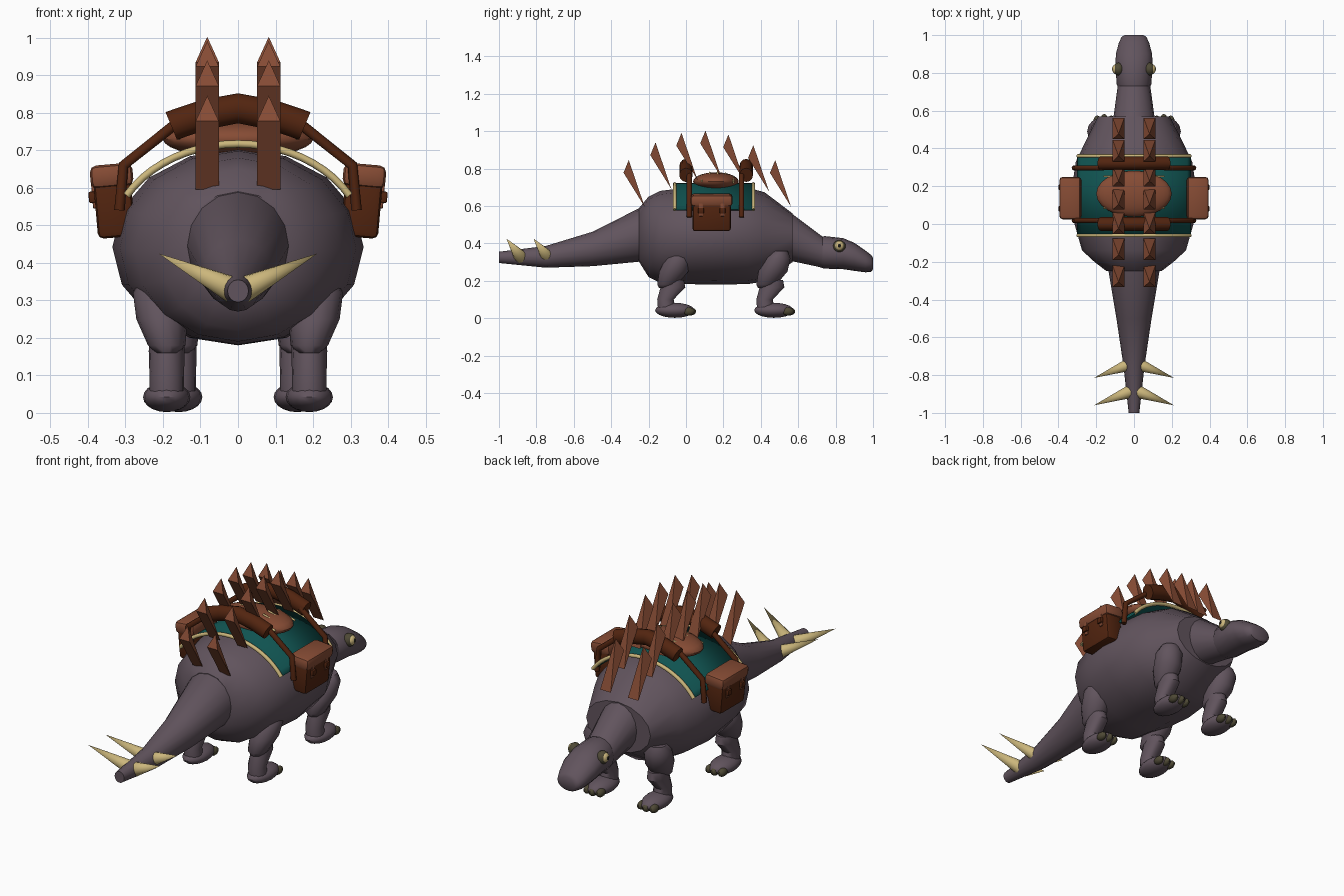
import bpy, bmesh, math
from mathutils import Vector, Matrix

if "Cube" in bpy.data.objects:
    bpy.data.objects.remove(bpy.data.objects["Cube"])


def material(name, rgb):
    m = bpy.data.materials.new(name)
    m.use_nodes = True
    m.diffuse_color = (*rgb, 1)
    m.node_tree.nodes["Principled BSDF"].inputs["Base Color"].default_value = (*rgb, 1)
    return m


HIDE = material("grey purple hide", (0.12, 0.088, 0.11))
TEAL = material("teal cloth", (0.005, 0.085, 0.08))
TAN = material("light leather", (0.24, 0.072, 0.035))
DARK = material("dark leather", (0.085, 0.018, 0.005))
BONE = material("bone", (0.6, 0.47, 0.2))
CLAW = material("olive claw", (0.075, 0.065, 0.035))
BLACK = material("black pupil", (0.01, 0.01, 0.01))
SIDES = (("left", 1), ("right", -1))


def finish(name, bm, mat, angle=40):
    bmesh.ops.recalc_face_normals(bm, faces=bm.faces)
    me = bpy.data.meshes.new(name)
    bm.to_mesh(me)
    bm.free()
    me.materials.append(mat)
    me.shade_smooth()
    me.set_sharp_from_angle(angle=math.radians(angle))
    ob = bpy.data.objects.new(name, me)
    bpy.context.collection.objects.link(ob)
    return ob


def loft(name, sections, mat, n=16, upright=False, angle=40):
    """Elliptical rings (x, y, z, half width, half depth) joined and capped."""
    bm = bmesh.new()
    rings = []
    for x, y, z, a, b in sections:
        ring = []
        for i in range(n):
            t = math.tau * i / n
            u, v = a * math.cos(t), b * math.sin(t)
            ring.append(bm.verts.new((x + u, y + v, z) if upright else (x + u, y, z + v)))
        rings.append(ring)
    for r, q in zip(rings, rings[1:]):
        for i in range(n):
            j = (i + 1) % n
            bm.faces.new((r[i], r[j], q[j], q[i]))
    bm.faces.new(rings[0])
    bm.faces.new(rings[-1])
    return finish(name, bm, mat, angle)


def ball(name, centre, size, mat, n=16):
    bm = bmesh.new()
    bmesh.ops.create_uvsphere(bm, u_segments=n, v_segments=n // 2 + 2, radius=1,
                              matrix=Matrix.Translation(centre) @ Matrix.Diagonal((*size, 1)))
    return finish(name, bm, mat)


def cone(name, start, end, r1, r2, mat, n=12):
    a, b = Vector(start), Vector(end)
    d = b - a
    bm = bmesh.new()
    bmesh.ops.create_cone(bm, cap_ends=True, segments=n, radius1=r1, radius2=r2, depth=d.length,
                          matrix=Matrix.Translation((a + b) / 2) @ d.to_track_quat("Z", "Y").to_matrix().to_4x4())
    return finish(name, bm, mat)


def box(name, centre, size, mat, bevel=0.0, tilt=0.0):
    bm = bmesh.new()
    bmesh.ops.create_cube(bm, size=1, matrix=Matrix.Diagonal((*size, 1)))
    if bevel:
        bmesh.ops.bevel(bm, geom=bm.edges[:], offset=bevel, segments=2, profile=0.5, affect="EDGES")
    ob = finish(name, bm, mat)
    ob.location = centre
    ob.rotation_euler.y = tilt
    return ob


def tube(name, points, radius, mat):
    cu = bpy.data.curves.new(name, "CURVE")
    cu.dimensions = "3D"
    cu.bevel_depth = radius
    cu.bevel_resolution = 2
    cu.use_fill_caps = True
    sp = cu.splines.new("POLY")
    sp.points.add(len(points) - 1)
    for p, co in zip(sp.points, points):
        p.co = (*co, 1)
    cu.materials.append(mat)
    ob = bpy.data.objects.new(name, cu)
    bpy.context.collection.objects.link(ob)
    return ob


# Trunk, tail, neck and head
loft("body", [(0, -.25, .445, .145, .145), (0, -.2, .435, .21, .215), (0, -.14, .435, .275, .245),
              (0, 0, .44, .315, .258), (0, .15, .442, .335, .262), (0, .33, .44, .308, .258),
              (0, .42, .435, .265, .238), (0, .57, .43, .19, .13)], HIDE)
loft("tail", [(0, -.2, .447, .14, .143), (0, -.25, .445, .135, .143), (0, -.5, .37, .093, .092),
              (0, -.75, .328, .056, .058), (0, -1, .325, .028, .03)], HIDE)
loft("neck", [(0, .5, .445, .125, .14), (0, .57, .43, .108, .126), (0, .74, .348, .085, .08)], HIDE)
loft("head", [(0, .7, .352, .07, .075), (0, .74, .352, .092, .087), (0, .84, .345, .098, .083),
              (0, .9, .328, .096, .075), (0, .96, .303, .08, .058), (0, .99, .293, .066, .045),
              (0, 1, .292, .05, .03)], HIDE)

for side, s in SIDES:
    # Eyes
    ball(side + "_eye_socket", (s * .082, .82, .384), (.03, .034, .034), CLAW)
    ball(side + "_eye", (s * .094, .82, .386), (.022, .026, .026), BONE)
    ball(side + "_pupil", (s * .112, .82, .387), (.006, .009, .011), BLACK, 10)

    # Legs, feet and claws
    for part, x, y in (("hind", .19, 0), ("front", .158, .53)):
        name = f"{side}_{part}_"
        x *= s
        loft(name + "thigh", [(x + s * .02, y - .03, .36, .05, .045), (x + s * .02, y - .04, .32, .07, .07),
                              (x + s * .013, y - .065, .25, .068, .08), (x, y - .1, .18, .05, .055),
                              (x, y - .11, .16, .03, .035)], HIDE, 14, True, 60)
        loft(name + "shin", [(x, y - .07, .205, .046, .06), (x, y - .07, .165, .048, .068),
                             (x, y - .11, .1, .046, .045), (x, y - .1, .03, .046, .05)], HIDE, 14, True)
        ball(name + "foot", (x, y - .06, .042), (.063, .105, .04), HIDE)
        for i in (-1, 0, 1):
            ball(f"{name}claw_{i + 2}", (x + i * .037, y + .022 - abs(i) * .008, .036),
                 (.02, .032, .022), CLAW, 10)

    # Tail spikes
    for i, y in enumerate((-.885, -.74)):
        cone(f"{side}_tail_spike_{i + 1}", (s * .015, y, .328), (s * .212, y - .075, .425), .036, 0, BONE)

    # Two rows of folded back plates
    for i, y in enumerate((-.306, -.163, -.024, .104, .227, .36, .477)):
        z = 1.003 - 1.03 * (y - .085) ** 2
        x, w = s * .082, .031
        bm = bmesh.new()
        bl, br, sl, sr, tip = [bm.verts.new(p) for p in (
            (x - w, y + .085, z - .25), (x + w, y + .085, z - .25),
            (x - w, y - .028, z - .068), (x + w, y - .028, z - .068), (x, y, z))]
        for f in ((bl, br, sr, sl), (sl, sr, tip), (bl, sl, tip), (br, tip, sr), (bl, tip, br)):
            bm.faces.new(f)
        finish(f"{side}_back_plate_{i + 1}", bm, TAN, 10)

    # Saddlebags
    tilt = s * math.radians(5)
    box(side + "_bag", (s * .33, .137, .55), (.1, .205, .165), DARK, .015, tilt)
    box(side + "_bag_lid", (s * .337, .137, .632), (.114, .225, .062), TAN, .018, tilt)
    for i, y in enumerate((.08, .195)):
        box(f"{side}_bag_strap_{i + 1}", (s * .384, y, .59), (.012, .022, .09), TAN, .003, tilt)
        box(f"{side}_bag_buckle_{i + 1}", (s * .388, y, .575), (.02, .03, .03), DARK, .004, tilt)

    # Stitches across the seat
    for i in range(5):
        y = .085 + i * .042
        tube(f"{side}_seat_stitch_{i + 1}",
             [(s * (.06 + .025 * k), y, .782 - .008 * k - 3 * (y - .16) ** 2) for k in range(5)], .005, BONE)


# Cloth draped over the back
def drape(k):
    t = math.radians(30 + 120 * k / 20)
    return .343 * math.cos(t), .442 + .275 * math.sin(t)


bm = bmesh.new()
rows = [[bm.verts.new((x, y, z)) for x, z in map(drape, range(21))] for y in (-.06, .36)]
for k in range(20):
    bm.faces.new((rows[0][k], rows[0][k + 1], rows[1][k + 1], rows[1][k]))
cloth = finish("saddle_cloth", bm, TEAL)
solid = cloth.modifiers.new("thickness", "SOLIDIFY")
solid.thickness = .01
solid.offset = 0
for end, y in (("rear", -.06), ("front", .36)):
    tube(end + "_cloth_trim", [(x, y, z) for x, z in map(drape, range(21))], .01, BONE)

# Seat
ball("seat", (0, .16, .73), (.2, .122, .05), TAN, 24)

# Arched saddle rolls and their carrying frames
for end, y, fy in (("rear", 0, .018), ("front", .322, .297)):
    loft_points = ((-.178, .765), (-.09, .795), (0, .812), (.09, .795), (.178, .765))
    bm = bmesh.new()
    rings = []
    for x, z in loft_points:
        lean = -x * 2.2
        rings.append([bm.verts.new((x + .04 * math.sin(t) * math.sin(-lean), y + .036 * math.cos(t),
                                    z + .04 * math.sin(t) * math.cos(lean)))
                      for t in [math.tau * i / 12 for i in range(12)]])
    for r, q in zip(rings, rings[1:]):
        for i in range(12):
            bm.faces.new((r[i], r[i - 1], q[i - 1], q[i]))
    bm.faces.new(rings[0])
    bm.faces.new(rings[-1])
    finish(end + "_saddle_roll", bm, DARK)
    for side, s in SIDES:
        tube(f"{side}_{end}_frame", [(s * .16, fy, .775), (s * .305, fy, .66), (s * .316, fy, .54)], .014, DARK)
